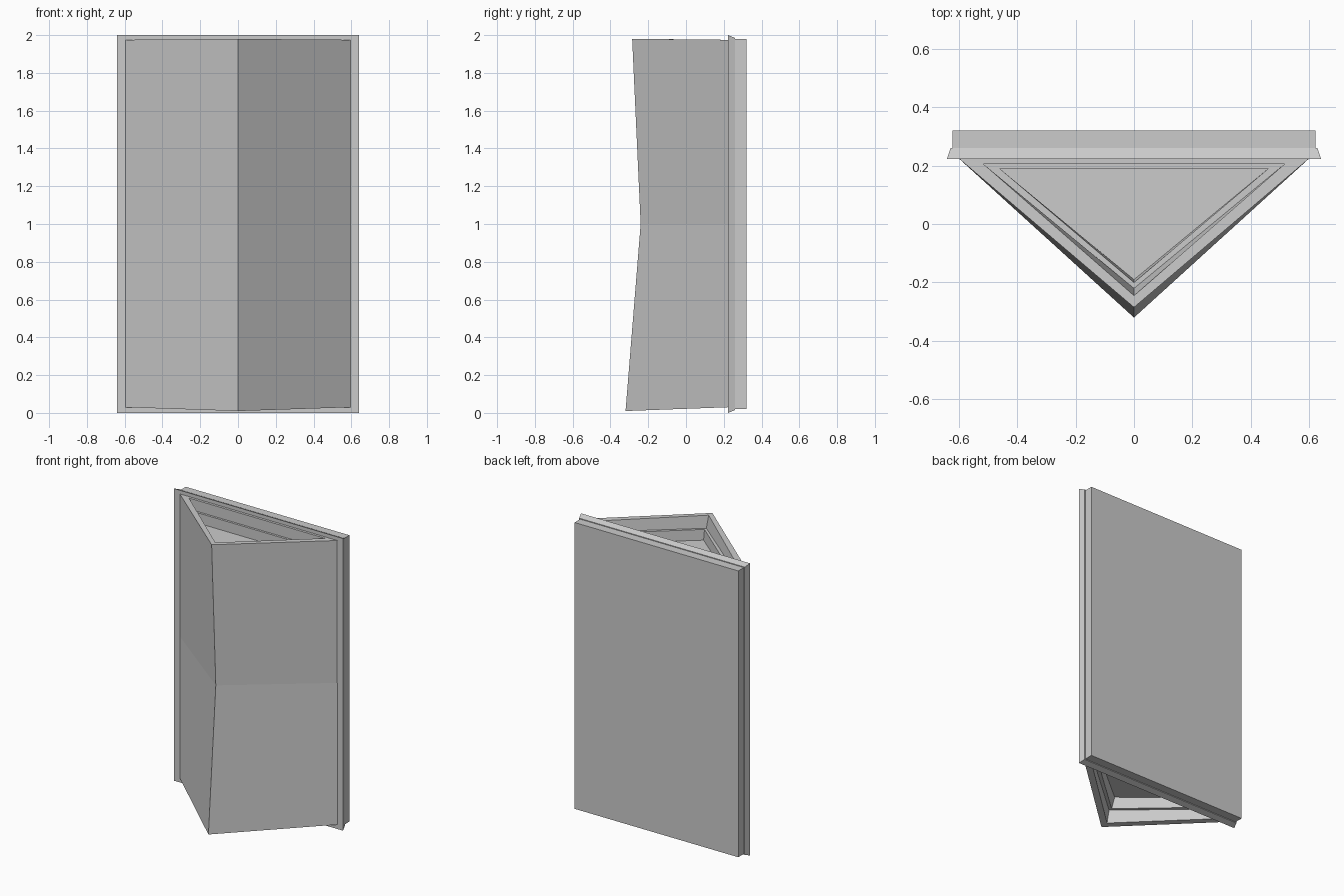
import bpy, bmesh

if "Cube" in bpy.data.objects:
    bpy.data.objects.remove(bpy.data.objects["Cube"])


def loft(name, rings):
    """Skin consecutive rings of points and cap both ends."""
    bm = bmesh.new()
    loops = [[bm.verts.new(p) for p in ring] for ring in rings]
    for a, b in zip(loops, loops[1:]):
        n = len(a)
        for i in range(n):
            j = (i + 1) % n
            bm.faces.new((a[i], a[j], b[j], b[i]))
    bm.faces.new(loops[0])
    bm.faces.new(loops[-1])
    bmesh.ops.recalc_face_normals(bm, faces=bm.faces)
    mesh = bpy.data.meshes.new(name)
    bm.to_mesh(mesh)
    bm.free()
    obj = bpy.data.objects.new(name, mesh)
    bpy.context.collection.objects.link(obj)
    return obj


def tri(half, back, apex, z_back, z_apex):
    return [(-half, back, z_back), (0, apex, z_apex), (half, back, z_back)]


def rect(half, y, inset):
    return [(-half, y, inset), (half, y, inset), (half, y, 2 - inset), (-half, y, 2 - inset)]


# Wedge body with stepped recesses in the top and bottom
loft("wedge_body", [
    tri(0.46, 0.19, -0.19, 0.17, 0.17),
    tri(0.46, 0.19, -0.22, 0.10, 0.10),
    tri(0.515, 0.205, -0.245, 0.10, 0.10),
    tri(0.515, 0.205, -0.265, 0.03, 0.015),
    tri(0.60, 0.225, -0.32, 0.03, 0.01),
    tri(0.60, 0.225, -0.24, 1.00, 1.00),
    tri(0.60, 0.225, -0.285, 1.975, 1.98),
    tri(0.515, 0.205, -0.245, 1.975, 1.98),
    tri(0.515, 0.205, -0.22, 1.90, 1.90),
    tri(0.46, 0.19, -0.20, 1.90, 1.90),
    tri(0.46, 0.19, -0.19, 1.83, 1.83),
])

# Bevelled frame and thinner slab behind it
loft("back_frame", [rect(0.64, 0.222, 0), rect(0.627, 0.26, 0.015)])
loft("back_slab", [rect(0.62, 0.255, 0.02), rect(0.62, 0.32, 0.02)])
